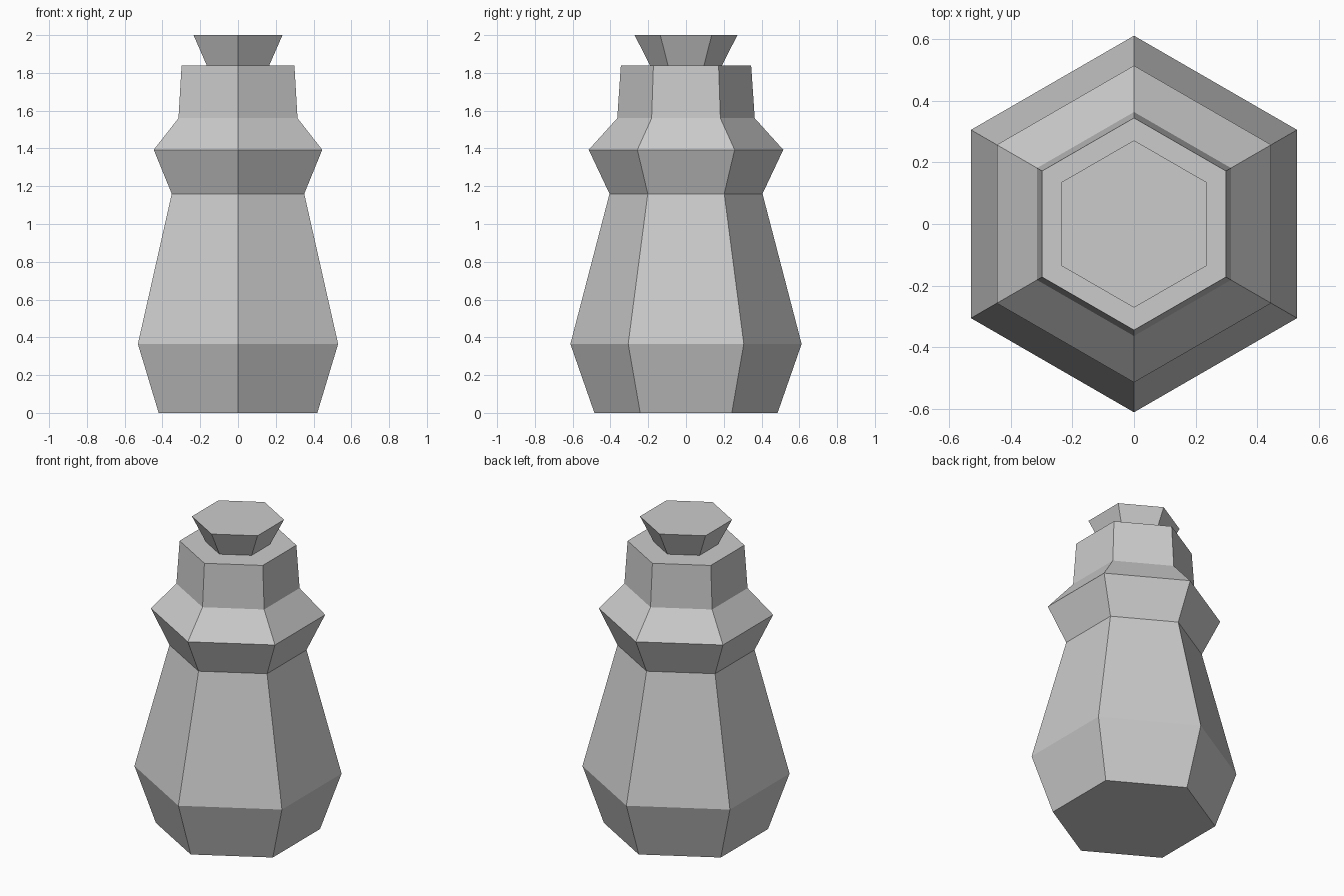
import bpy
import bmesh
import math

cube = bpy.data.objects.get("Cube")
if cube:
    bpy.data.objects.remove(cube, do_unlink=True)

SIDES = 6

# One plain grey for the whole piece
grey = bpy.data.materials.new("plain grey")
grey.use_nodes = True
colour = (0.6, 0.6, 0.6, 1)
grey.diffuse_color = colour
grey.node_tree.nodes["Principled BSDF"].inputs["Base Color"].default_value = colour


def lathe(name, profile):
    """Closed hexagonal solid through (corner radius, height) rings."""
    bm = bmesh.new()
    rings = []
    for radius, z in profile:
        angles = [math.pi / 2 + math.tau * i / SIDES for i in range(SIDES)]
        rings.append([bm.verts.new((radius * math.cos(a), radius * math.sin(a), z))
                      for a in angles])
    for low, high in zip(rings, rings[1:]):
        for i in range(SIDES):
            j = (i + 1) % SIDES
            bm.faces.new((low[i], low[j], high[j], high[i]))
    bm.faces.new(rings[0][::-1])
    bm.faces.new(rings[-1])
    bmesh.ops.recalc_face_normals(bm, faces=bm.faces)
    mesh = bpy.data.meshes.new(name)
    bm.to_mesh(mesh)
    bm.free()
    mesh.materials.append(grey)
    obj = bpy.data.objects.new(name, mesh)
    bpy.context.collection.objects.link(obj)
    return obj


# Flared base, tapering body, collar, head and flared knob in one closed skin
lathe("faceted_bottle", [
    (0.485, 0.0),    # foot
    (0.612, 0.365),  # belly
    (0.405, 1.16),   # waist
    (0.515, 1.393),  # collar rim
    (0.364, 1.56),   # head bottom
    (0.345, 1.838),  # head top
    (0.19, 1.838),   # knob neck
    (0.272, 2.0),    # knob top
])
